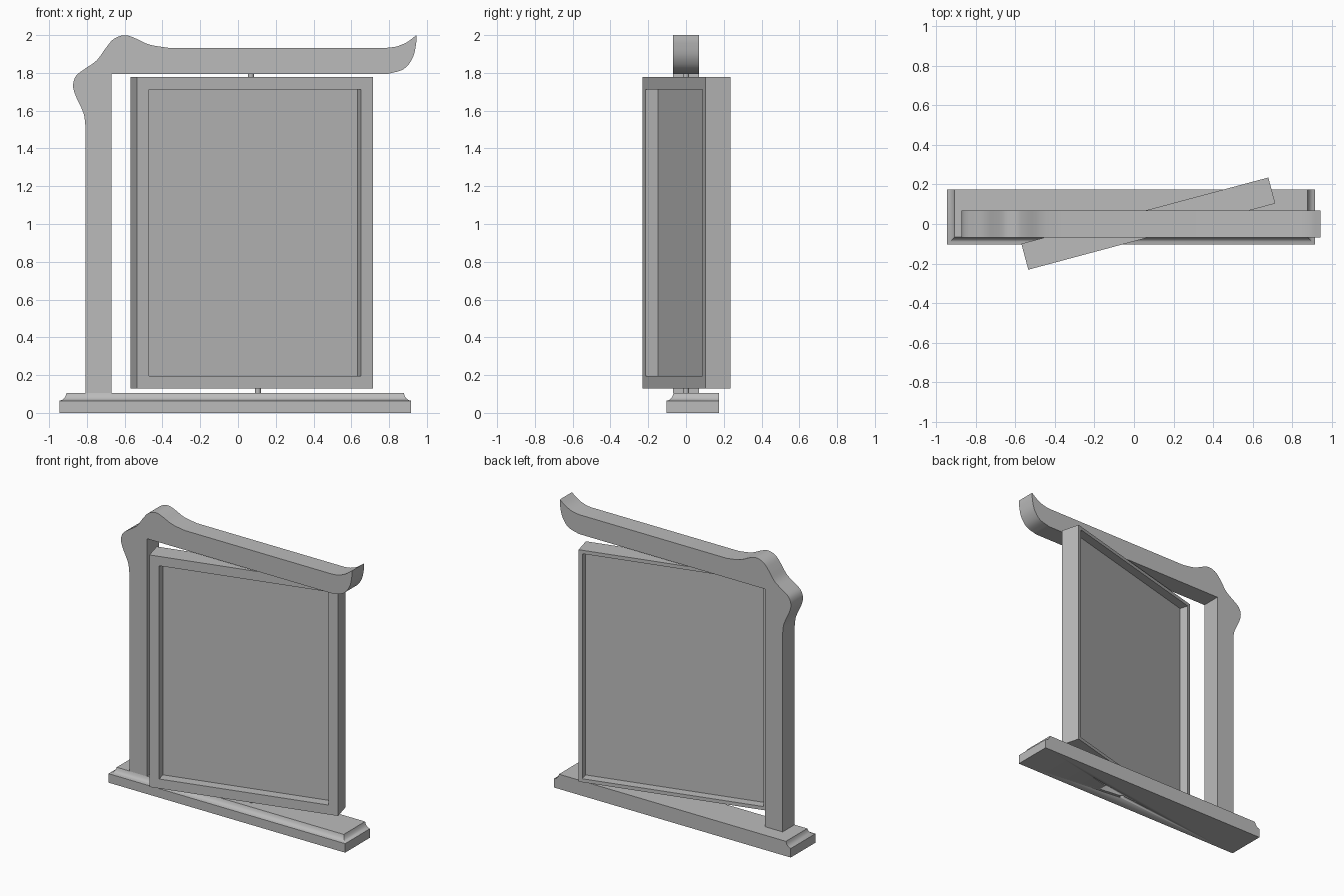
import bpy, bmesh, math
from mathutils import Vector

cube = bpy.data.objects.get("Cube")
if cube:
    bpy.data.objects.remove(cube, do_unlink=True)

gray = bpy.data.materials.new("plain_gray")
gray.use_nodes = True
color = (0.5, 0.5, 0.5, 1)
gray.diffuse_color = color
gray.node_tree.nodes["Principled BSDF"].inputs["Base Color"].default_value = color


def finish(name, bm, smooth=True):
    bmesh.ops.recalc_face_normals(bm, faces=bm.faces)
    mesh = bpy.data.meshes.new(name)
    bm.to_mesh(mesh)
    bm.free()
    mesh.materials.append(gray)
    obj = bpy.data.objects.new(name, mesh)
    bpy.context.collection.objects.link(obj)
    bpy.ops.object.select_all(action='DESELECT')
    obj.select_set(True)
    bpy.context.view_layer.objects.active = obj
    if smooth:
        bpy.ops.object.shade_smooth_by_angle(angle=math.radians(35))
    return obj


def loft(name, rings, closed=False):
    """Bridge successive rings; cap the ends, or join them when closed."""
    bm = bmesh.new()
    loops = [[bm.verts.new(p) for p in ring] for ring in rings]
    pairs = list(zip(loops, loops[1:]))
    if closed:
        pairs.append((loops[-1], loops[0]))
    else:
        bm.faces.new(loops[0])
        bm.faces.new(loops[-1])
    for a, b in pairs:
        for i in range(len(a)):
            j = (i + 1) % len(a)
            bm.faces.new((a[i], a[j], b[j], b[i]))
    return finish(name, bm)


def cylinder(name, x, y, radius, z0, z1):
    def ring(z):
        angles = [2 * math.pi * i / 16 for i in range(16)]
        return [(x + radius * math.cos(a), y + radius * math.sin(a), z) for a in angles]
    return loft(name, [ring(z0), ring(z1)])


def spline(points, steps=4):
    """Smooth curve through the points."""
    pts = [Vector(p) for p in points]
    pts = [2 * pts[0] - pts[1]] + pts + [2 * pts[-1] - pts[-2]]
    out = []
    for a, b, c, d in zip(pts, pts[1:], pts[2:], pts[3:]):
        for k in range(steps):
            t = k / steps
            out.append(0.5 * (2 * b + (c - a) * t + (2 * a - 5 * b + 4 * c - d) * t ** 2
                              + (3 * b - a - 3 * c + d) * t ** 3))
    return out + [pts[-2]]


# Base plinth: cove moulding on the front and ends, flat back
cove = [(0, 0), (0, 0.064), (0.014, 0.068), (0.025, 0.077),
        (0.033, 0.088), (0.038, 0.105)]
X0, X1, Y0, Y1 = -0.946, 0.916, -0.104, 0.174
base = loft("base", [[(X0 + i, Y0 + i, z), (X1 - i, Y0 + i, z),
                      (X1 - i, Y1, z), (X0 + i, Y1, z)] for i, z in cove])

# Pivot socket drilled in the underside
cutter = cylinder("socket_cutter", 0.105, 0, 0.016, -0.05, 0.06)
cutter.hide_render = True
drill = base.modifiers.new("socket", 'BOOLEAN')
drill.operation = 'DIFFERENCE'
drill.object = cutter
drill.solver = 'EXACT'
bpy.context.view_layer.objects.active = base
bpy.ops.object.modifier_apply(modifier=drill.name)
bpy.data.objects.remove(cutter, do_unlink=True)

# Post and carved arm: one silhouette extruded in depth
shoulder = spline([(-0.808, 1.52), (-0.818, 1.587), (-0.86, 1.68), (-0.873, 1.735),
                   (-0.857, 1.785), (-0.81, 1.822), (-0.748, 1.866), (-0.704, 1.926),
                   (-0.66, 1.978), (-0.603, 1.999), (-0.55, 1.986), (-0.47, 1.95),
                   (-0.37, 1.933)])
tip_top = spline([(0.79, 1.933), (0.84, 1.94), (0.895, 1.963), (0.945, 2.0)])
tip_under = spline([(0.945, 2.0), (0.943, 1.955), (0.925, 1.88),
                    (0.877, 1.82), (0.795, 1.795)])
outline = ([(-0.808, 0.105)] + shoulder + tip_top + tip_under[1:]
           + [(-0.67, 1.795), (-0.67, 0.105)])
loft("post_and_arm", [[(p[0], y, p[1]) for p in outline] for y in (-0.068, 0.068)])

# Swinging frame: narrow rebate behind, wide border in front
W, T, Z0, Z1 = 0.647, 0.068, 0.128, 1.778


def rect(margin, y):
    x, lo, hi = W - margin, Z0 + margin, Z1 - margin
    return [(-x, y, lo), (x, y, lo), (x, y, hi), (-x, y, hi)]


section = [(0.067, -T), (0, -T), (0, T), (0.025, T), (0.025, 0), (0.067, 0)]
frame = loft("panel_frame", [rect(m, y) for m, y in section], closed=True)
pane = loft("panel_board", [rect(0.025, 0), rect(0.025, 0.006)])
for part in (frame, pane):
    part.location = (0.0725, 0.002, 0)
    part.rotation_euler.z = math.radians(15)

# Pivot pins
cylinder("top_pin", 0.068, 0, 0.016, 1.76, 1.81)
cylinder("bottom_pin", 0.105, 0, 0.016, 0.09, 0.14)
